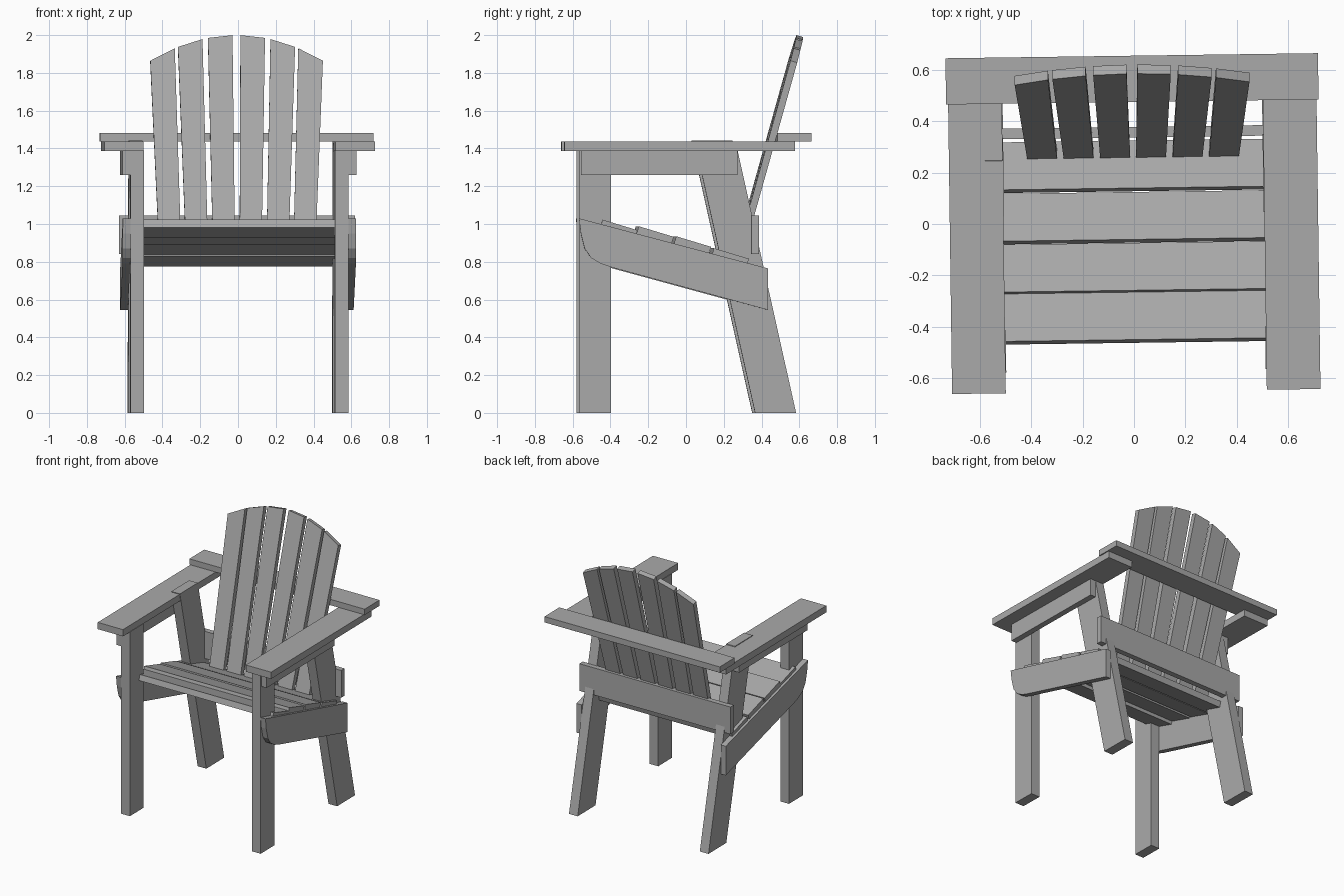
import bpy
import bmesh
from mathutils import Matrix, Vector

cube = bpy.data.objects.get("Cube")
if cube:
    bpy.data.objects.remove(cube, do_unlink=True)

wood = bpy.data.materials.new("grey wood")
wood.use_nodes = True
GREY = (0.4, 0.4, 0.4, 1)
wood.diffuse_color = GREY
wood.node_tree.nodes["Principled BSDF"].inputs["Base Color"].default_value = GREY

# The whole chair stands slightly turned
TURN = Matrix.Rotation(0.0137, 4, "Z")


def plank(name, outline, push):
    """Extrude a flat outline of 3D points along the push vector."""
    bm = bmesh.new()
    face = bm.faces.new([bm.verts.new(p) for p in outline])
    ext = bmesh.ops.extrude_face_region(bm, geom=[face], use_keep_orig=True)
    moved = [g for g in ext["geom"] if isinstance(g, bmesh.types.BMVert)]
    bmesh.ops.translate(bm, verts=moved, vec=push)
    bmesh.ops.recalc_face_normals(bm, faces=bm.faces)
    bm.transform(TURN)
    mesh = bpy.data.meshes.new(name)
    bm.to_mesh(mesh)
    bm.free()
    mesh.materials.append(wood)
    obj = bpy.data.objects.new(name, mesh)
    bpy.context.collection.objects.link(obj)
    return obj


def side_board(name, profile, x0, x1):
    """Board with a (y, z) profile, running from x0 to x1."""
    return plank(name, [(x0, y, z) for y, z in profile], Vector((x1 - x0, 0, 0)))


def box(name, x0, x1, y0, y1, z0, z1):
    return side_board(name, [(y0, z0), (y1, z0), (y1, z1), (y0, z1)], x0, x1)


# Seat rail with a rounded lower front corner
rail_profile = [(-0.575, 1.03), (0.425, 0.765), (0.425, 0.545), (-0.4, 0.77),
                (-0.46, 0.79), (-0.51, 0.82), (-0.545, 0.87), (-0.565, 0.95)]

# Legs, seat rails, arm supports and arms on both sides
for side, s in (("right", -1), ("left", 1)):
    box(side + "_front_leg", s * 0.505, s * 0.577, -0.572, -0.405, 0, 1.39)
    top = 1.443 if s < 0 else 1.43
    lean = 0.223 * top
    side_board(side + "_rear_leg",
               [(0.358, 0), (0.575, 0), (0.575 - lean, top), (0.358 - lean, top)],
               s * 0.505, s * 0.577)
    side_board(side + "_seat_rail", rail_profile, s * 0.577, s * 0.618)
    box(side + "_arm_support", s * 0.577, s * 0.62, -0.565, 0.265, 1.26, 1.39)
    box(side + "_arm", s * 0.508, s * 0.717, -0.652, 0.567, 1.387, 1.438)

# Rear cross boards
box("upper_back_rail", -0.725, 0.725, 0.475, 0.655, 1.437, 1.481)
box("lower_back_rail", -0.625, 0.625, 0.337, 0.378, 0.84, 1.045)

# Sloping seat slats
SLOPE = Vector((0.957, -0.29))
THICK = Vector((-0.29, -0.957)) * 0.043
for i, start in enumerate([(-0.45, 1.023), (-0.258, 0.988), (-0.06, 0.935), (0.14, 0.872)]):
    a = Vector(start)
    b = a + SLOPE * 0.193
    side_board(f"seat_slat_{i + 1}", [a, b, b + THICK, a + THICK], -0.6, 0.6)


# Fanned back slats with an arched top line
def on_back(x, z):
    return (x, 0.585 - 0.28 * (2 - z), z)


def arch(x):
    return 2 - 0.65 * x * x


for side, s in (("right", -1), ("left", 1)):
    for i, (low, high) in enumerate([(0.07, 0.086), (0.212, 0.245), (0.354, 0.392)]):
        low_x = [s * (low - 0.058), s * (low + 0.058)]
        high_x = [s * (high - 0.065), s * (high + 0.065)]
        outline = [on_back(low_x[0], 0.83), on_back(low_x[1], 0.83),
                   on_back(high_x[1], arch(high_x[1])), on_back(high_x[0], arch(high_x[0]))]
        plank(f"{side}_back_slat_{i + 1}", outline, Vector((0, 0.963, -0.27)) * 0.037)
